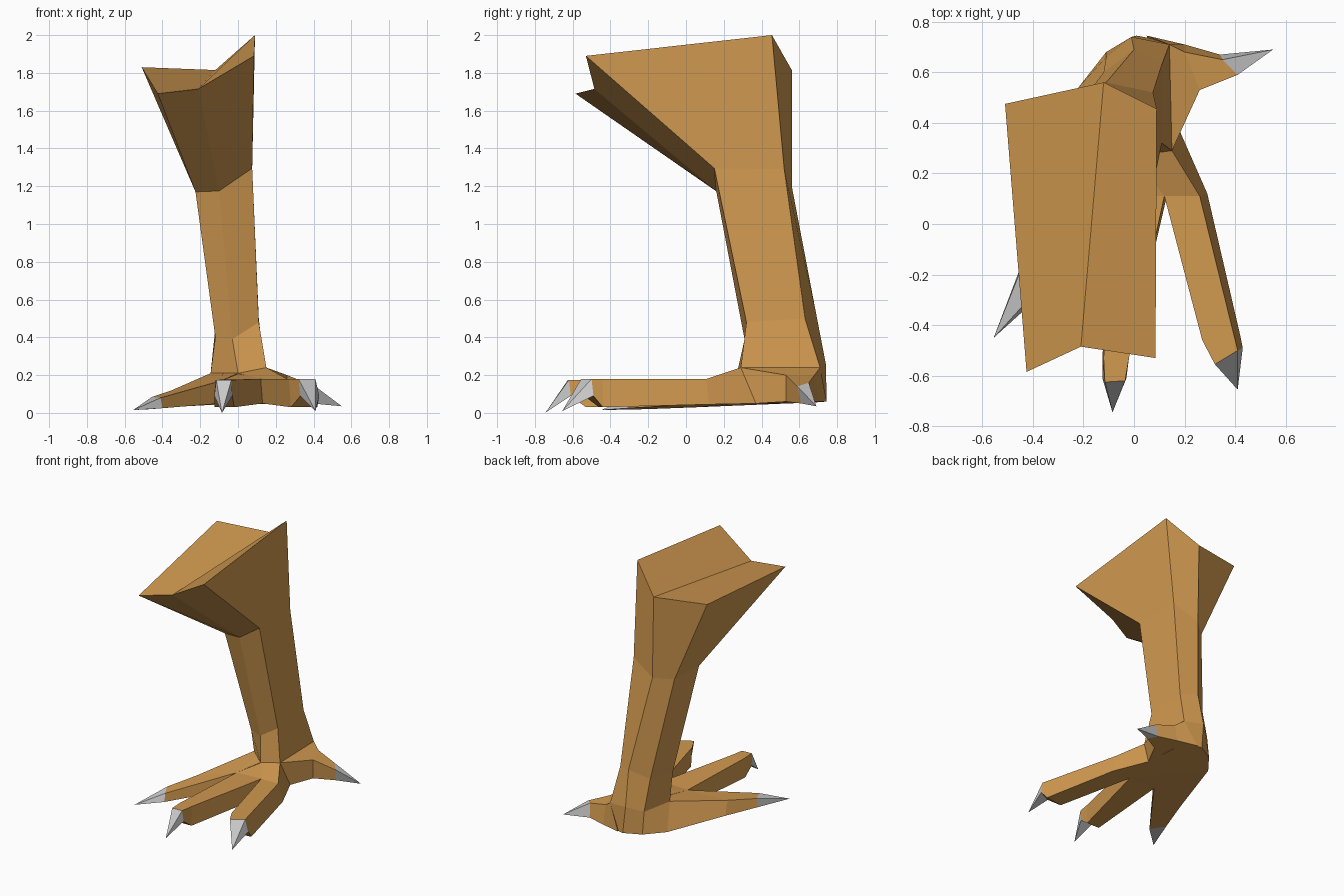
import bpy, bmesh


def material(name, rgb):
    m = bpy.data.materials.new(name)
    m.diffuse_color = (*rgb, 1.0)
    return m


SKIN = material("skin", (0.64, 0.32, 0.08))
HORN = material("horn", (0.55, 0.55, 0.55))


def loft(name, rings, mat, tip=None, split_cap=None):
    """Bridge equal-sized rings; the end closes with a cap, or runs to a tip."""
    bm = bmesh.new()
    vs = [[bm.verts.new(p) for p in ring] for ring in rings]
    n = len(rings[0])
    for a, b in zip(vs, vs[1:]):
        for i in range(n):
            j = (i + 1) % n
            bm.faces.new((a[i], a[j], b[j], b[i]))
    if split_cap:
        i, j = split_cap
        bm.faces.new(vs[0][i:j + 1])
        bm.faces.new(vs[0][j:] + vs[0][:i + 1])
    else:
        bm.faces.new(vs[0])
    if tip:
        t = bm.verts.new(tip)
        for i in range(n):
            bm.faces.new((vs[-1][i], vs[-1][(i + 1) % n], t))
    else:
        bm.faces.new(vs[-1])
    bmesh.ops.recalc_face_normals(bm, faces=bm.faces)
    me = bpy.data.meshes.new(name)
    bm.to_mesh(me)
    bm.free()
    me.materials.append(mat)
    ob = bpy.data.objects.new(name, me)
    bpy.context.collection.objects.link(ob)
    return ob


def toe(name, sections, tip):
    """Four-sided toe whose last section also carries the claw."""
    loft(name, sections, SKIN)
    loft(name + "_claw", [sections[-1]], HORN, tip=tip)


# Six-sided leg: flared thigh, knee, ankle, heel, sole
loft("leg", [
    [(.09, .455, 2.0), (-.12, .56, 1.815), (-.51, .475, 1.83),
     (-.425, -.585, 1.69), (-.21, -.485, 1.715), (.085, -.53, 1.89)],
    [(.075, .52, 1.29), (-.11, .56, 1.2), (-.225, .46, 1.18),
     (-.225, .165, 1.17), (-.10, .16, 1.175), (.075, .15, 1.295)],
    [(.11, .63, .50), (0, .69, .52), (-.12, .60, .45),
     (-.12, .33, .40), (-.03, .31, .39), (.11, .32, .48)],
    [(.14, .71, .24), (-.01, .74, .26), (-.11, .66, .22),
     (-.145, .40, .21), (0, .27, .21), (.15, .29, .24)],
    [(.14, .72, .06), (.01, .745, .06), (-.11, .68, .055),
     (-.22, .54, .05), (0, .27, .05), (.18, .37, .05)],
], SKIN, split_cap=(1, 4))

# Three front toes
toe("right_toe", [
    [(.15, .29, .24), (0, .27, .21), (0, .27, .05), (.18, .37, .05)],
    [(.26, .11, .18), (.12, .11, .18), (.13, .11, .05), (.29, .12, .045)],
    [(.395, -.44, .18), (.27, -.46, .18), (.28, -.46, .03), (.42, -.44, .03)],
    [(.41, -.50, .18), (.32, -.555, .18), (.33, -.54, .09), (.43, -.49, .09)],
], (.41, -.655, .01))

toe("middle_toe", [
    [(.12, .29, .22), (-.08, .33, .21), (-.08, .33, .05), (.12, .29, .05)],
    [(.12, .11, .18), (-.09, .11, .17), (-.09, .11, .05), (.13, .11, .05)],
    [(-.02, -.53, .175), (-.12, -.53, .175), (-.125, -.53, .03), (-.02, -.53, .03)],
    [(-.035, -.62, .175), (-.115, -.625, .175), (-.125, -.61, .09), (-.03, -.61, .09)],
], (-.085, -.745, 0))

toe("left_toe", [
    [(-.145, .40, .21), (0, .27, .21), (0, .27, .05), (-.22, .54, .05)],
    [(-.35, .0, .12), (-.09, .11, .17), (-.09, .11, .05), (-.37, .06, .03)],
    [(-.455, -.20, .085), (-.41, -.29, .08), (-.40, -.31, .025), (-.46, -.20, .02)],
], (-.555, -.45, .015))

# Hind toe pointing sideways from the heel
toe("hind_toe", [
    [(.15, .29, .24), (.14, .71, .24), (.05, .745, .06), (.18, .37, .05)],
    [(.26, .53, .20), (.20, .68, .20), (.20, .71, .06), (.26, .53, .06)],
    [(.41, .59, .14), (.35, .65, .16), (.34, .67, .06), (.39, .61, .05)],
], (.55, .69, .035))
